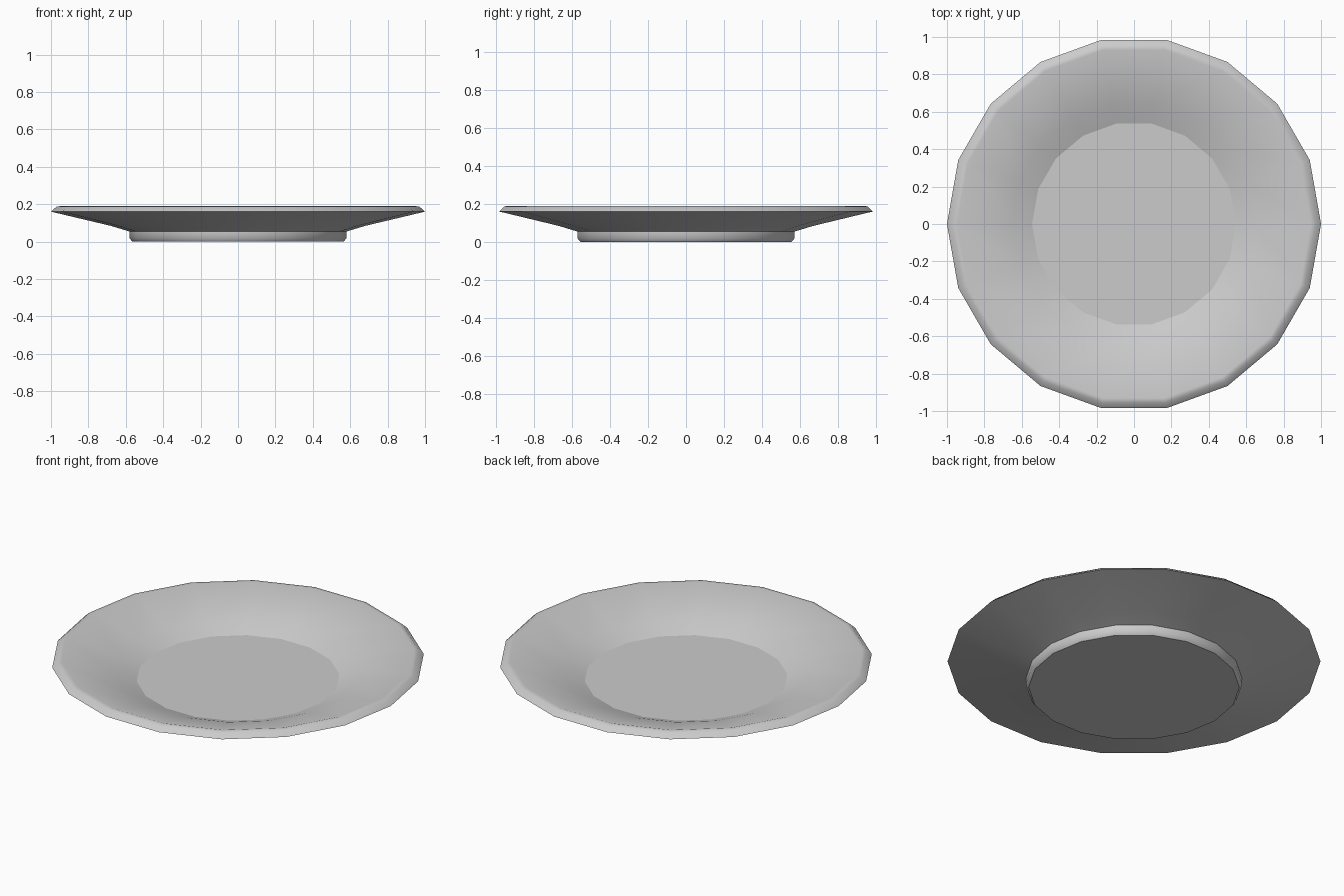
import bpy, bmesh
from math import cos, sin, pi, radians

if "Cube" in bpy.data.objects:
    bpy.data.objects.remove(bpy.data.objects["Cube"])

SIDES = 18

# Cross-section from the underside of the foot, round the rim, to the well
PROFILE = [
    (0.565, 0.0), (0.58, 0.018), (0.58, 0.054),    # foot
    (0.68, 0.084), (1.0, 0.16),                    # underside
    (0.97, 0.187), (0.945, 0.19),                  # rim
    (0.65, 0.099), (0.545, 0.059),                 # inner slope
]

bm = bmesh.new()
rings = [[bm.verts.new((r * cos(2 * pi * i / SIDES), r * sin(2 * pi * i / SIDES), z))
          for i in range(SIDES)] for r, z in PROFILE]
for low, high in zip(rings, rings[1:]):
    for i in range(SIDES):
        j = (i + 1) % SIDES
        bm.faces.new((low[i], low[j], high[j], high[i]))

# Flat caps: base and well
bm.faces.new(rings[0][::-1])
bm.faces.new(rings[-1])
bmesh.ops.recalc_face_normals(bm, faces=bm.faces)

# Smooth sides, crisp corners and crisp cap outlines
for face in bm.faces:
    face.smooth = True
for edge in bm.edges:
    on_cap = any(len(f.verts) > 4 for f in edge.link_faces)
    edge.smooth = not on_cap and edge.calc_face_angle() < radians(40)

mesh = bpy.data.meshes.new("plate")
bm.to_mesh(mesh)
bm.free()
plate = bpy.data.objects.new("plate", mesh)
bpy.context.collection.objects.link(plate)
